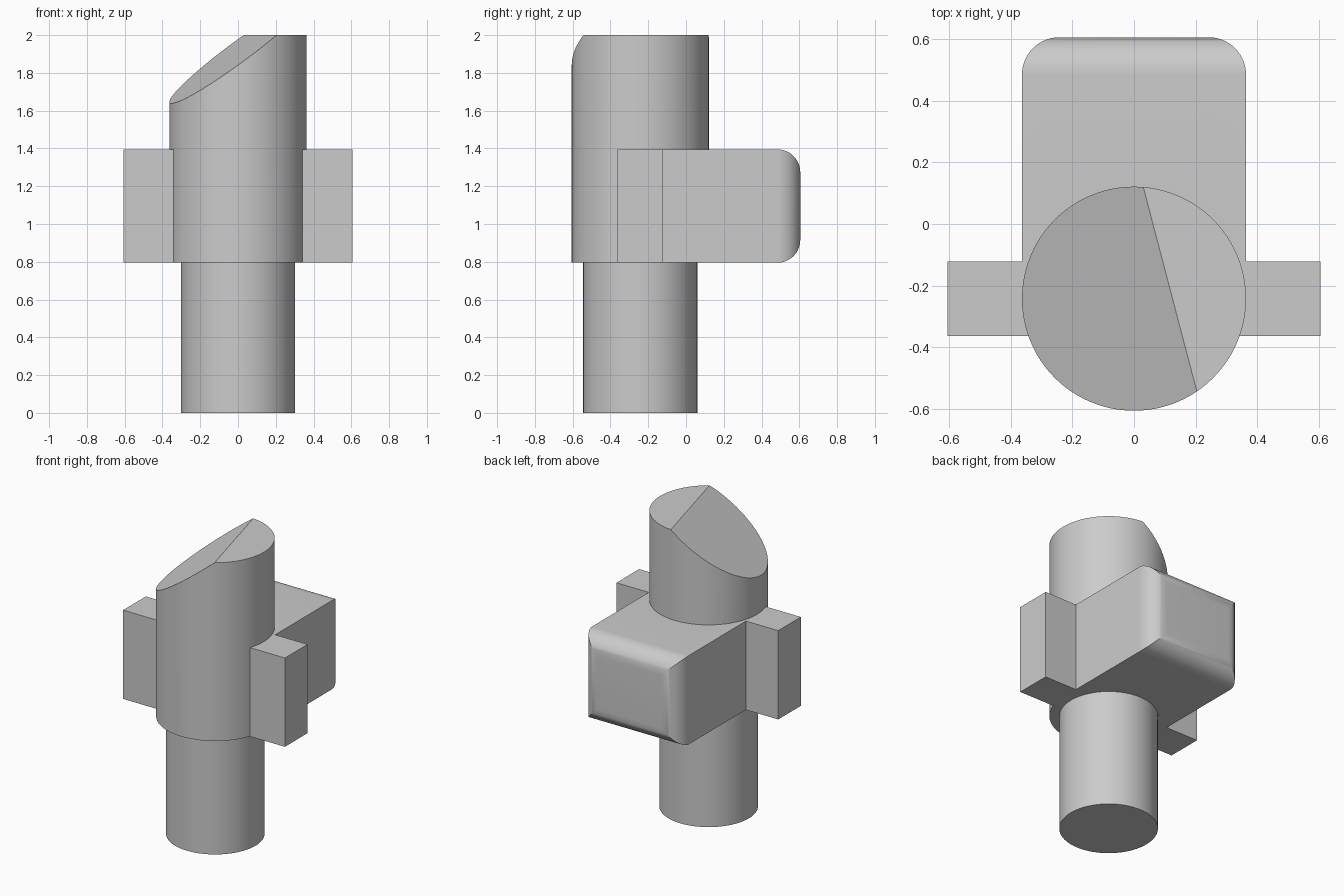
import bpy, bmesh, math
from mathutils import Vector

cube = bpy.data.objects.get("Cube")
if cube:
    bpy.data.objects.remove(cube)

UNIT = 0.121            # base module of the part
AXIS_Y = -2 * UNIT      # shared axis of both cylinders
BASE, DECK, TOP = 0.795, 1.395, 2.0

grey = bpy.data.materials.new("plain_grey")
grey.use_nodes = True
grey.diffuse_color = (0.6, 0.6, 0.6, 1)
grey.node_tree.nodes["Principled BSDF"].inputs["Base Color"].default_value = (0.6, 0.6, 0.6, 1)


def finish(name, bm):
    bmesh.ops.recalc_face_normals(bm, faces=bm.faces)
    mesh = bpy.data.meshes.new(name)
    bm.to_mesh(mesh)
    bm.free()
    mesh.materials.append(grey)
    obj = bpy.data.objects.new(name, mesh)
    bpy.context.collection.objects.link(obj)
    return obj


def cylinder(radius, bottom, top):
    bm = bmesh.new()
    bmesh.ops.create_cone(bm, cap_ends=True, segments=96, radius1=radius,
                          radius2=radius, depth=top - bottom)
    bmesh.ops.translate(bm, verts=bm.verts, vec=(0, AXIS_Y, (bottom + top) / 2))
    return bm


def smooth(obj):
    bpy.ops.object.select_all(action="DESELECT")
    obj.select_set(True)
    bpy.context.view_layer.objects.active = obj
    bpy.ops.object.shade_smooth_by_angle(angle=math.radians(25))


# Lower column
smooth(finish("lower_column", cylinder(0.302, 0, BASE)))

# Upper column with a slanted cut across its top
bm = cylinder(3 * UNIT, BASE, TOP)
start, end = Vector((0.03, 0.12, TOP)), Vector((0.203, -0.54, TOP))
across = (end - start).cross(Vector((0, 0, 1))).normalized()
if across.x > 0:
    across.negate()
cut = bmesh.ops.bisect_plane(bm, geom=bm.verts[:] + bm.edges[:] + bm.faces[:],
                             plane_co=start, plane_no=across * 0.747 + Vector((0, 0, 1)),
                             clear_outer=True)
rim = [e for e in bm.edges if e.is_boundary]
bmesh.ops.holes_fill(bm, edges=rim, sides=0)
body = finish("upper_body", bm)

# Side lugs and rear block, extruded from one T-shaped outline
half = [(5, -3), (5, -1), (3, -1), (3, 5)]
outline = half + [(-x, y) for x, y in reversed(half)]
bm = bmesh.new()
face = bm.faces.new([bm.verts.new((x * UNIT, y * UNIT, BASE)) for x, y in outline])
extruded = bmesh.ops.extrude_face_region(bm, geom=[face])["geom"]
bmesh.ops.translate(bm, verts=[g for g in extruded if isinstance(g, bmesh.types.BMVert)],
                    vec=(0, 0, DECK - BASE))
# Round the four edges around the rear face
rear = [e for e in bm.edges if all(v.co.y > 4.9 * UNIT for v in e.verts)]
bmesh.ops.recalc_face_normals(bm, faces=bm.faces)
bmesh.ops.bevel(bm, geom=rear, offset=UNIT, segments=14, profile=0.5,
                affect="EDGES", clamp_overlap=False)
block = finish("rear_block", bm)

# Merge the block into the upper column
union = body.modifiers.new("merge_block", "BOOLEAN")
union.operation = "UNION"
union.solver = "EXACT"
union.object = block
bpy.context.view_layer.objects.active = body
bpy.ops.object.modifier_apply(modifier=union.name)
bpy.data.objects.remove(block)
smooth(body)
